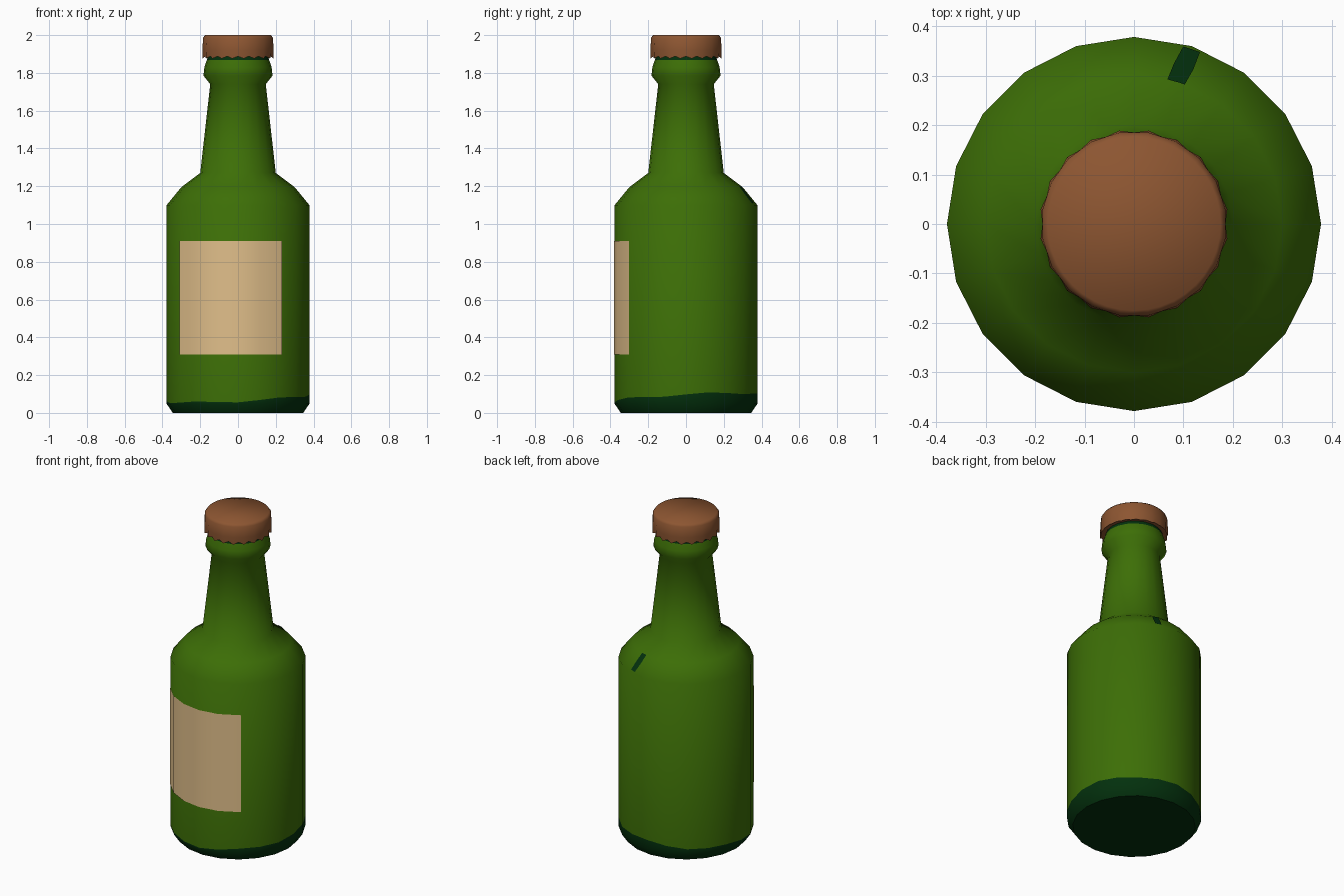
import bpy
import bmesh
from math import sin, cos, radians, pi

cube = bpy.data.objects.get("Cube")
if cube:
    bpy.data.objects.remove(cube, do_unlink=True)

SIDES = 20


def material(name, rgb):
    mat = bpy.data.materials.new(name)
    mat.use_nodes = True
    mat.diffuse_color = (*rgb, 1)
    mat.node_tree.nodes["Principled BSDF"].inputs["Base Color"].default_value = (*rgb, 1)
    return mat


green = material("green glass", (0.046, 0.157, 0.002))
dark = material("dark green glass", (0.001, 0.03, 0.004))
paper = material("tan paper", (0.75, 0.52, 0.255))
copper = material("copper brown", (0.265, 0.092, 0.031))


def finish(name, bm, mats, angle):
    """Turn a bmesh into a smooth-shaded object."""
    mesh = bpy.data.meshes.new(name)
    bm.to_mesh(mesh)
    bm.free()
    for mat in mats:
        mesh.materials.append(mat)
    obj = bpy.data.objects.new(name, mesh)
    bpy.context.collection.objects.link(obj)
    bpy.ops.object.select_all(action="DESELECT")
    bpy.context.view_layer.objects.active = obj
    obj.select_set(True)
    bpy.ops.object.shade_smooth_by_angle(angle=radians(angle))


def lathe(bm, rings, sides, shape):
    """Skin closed rings; shape(ring, i) gives the radius and height of a point."""
    loops = []
    for ring in rings:
        loop = []
        for i in range(sides):
            a = 2 * pi * i / sides
            r, z = shape(ring, i)
            loop.append(bm.verts.new((r * cos(a), r * sin(a), z)))
        loops.append(loop)
    bands = []
    for low, high in zip(loops, loops[1:]):
        bands.append([bm.faces.new((low[i], low[(i + 1) % sides],
                                    high[(i + 1) % sides], high[i]))
                      for i in range(sides)])
    bottom = bm.faces.new(loops[0][::-1])
    bm.faces.new(loops[-1])
    return bands, bottom


def grid(bm, rows):
    """Skin an open sheet from rows of points."""
    rows = [[bm.verts.new(p) for p in row] for row in rows]
    for low, high in zip(rows, rows[1:]):
        for i in range(len(low) - 1):
            bm.faces.new((low[i], low[i + 1], high[i + 1], high[i]))


def polar(r, degrees, z):
    return r * cos(radians(degrees)), r * sin(radians(degrees)), z


# Bottle: one turned profile, with a wavy dark foot and a dark rim under the cap
TIDE = 0.08
profile = [(0.345, 0), (0.378, 0.048), (0.378, TIDE), (0.378, 1.1),
           (0.30, 1.195), (0.2, 1.27), (0.147, 1.74), (0.183, 1.785),
           (0.178, 1.83), (0.165, 1.868), (0.155, 1.9)]


def bottle_shape(ring, i):
    r, z = ring
    if z == TIDE:
        a = 2 * pi * i / SIDES
        z += 0.018 * (sin(a) + cos(a)) + 0.006 * sin(5 * a)
    return r, z


bm = bmesh.new()
bands, bottom = lathe(bm, profile, SIDES, bottle_shape)
for face in bands[0] + bands[1] + bands[-1] + [bottom]:
    face.material_index = 1
finish("bottle", bm, [green, dark], 50)

# Crown cap: smooth top edge, crimped skirt
cap_rings = [(0.186, 1.882, 1), (0.188, 1.92, 0.6), (0.186, 1.985, 0.2), (0.175, 2.0, 0)]


def cap_shape(ring, i):
    r, z, crimp = ring
    side = 1 if i % 2 else -1
    return r + side * 0.005 * crimp, z - side * 0.006 * (crimp == 1)


bm = bmesh.new()
lathe(bm, cap_rings, 2 * SIDES, cap_shape)
finish("cap", bm, [copper], 60)

# Label: thin sheet wrapped over five facets of the front
bm = bmesh.new()
wrap = [216, 234, 252, 270, 288, 307.5]
grid(bm, [[polar(0.382, a, z) for a in wrap] for z in (0.31, 0.91)])
finish("label", bm, [paper], 50)

# Dark fleck folded over a ridge on the back of the shoulder
bm = bmesh.new()
grid(bm, [[polar(r, a, 1.104 + (0.378 - r) * 0.095 / 0.078) for a in (right, 72, left)]
          for r, right, left in ((0.372, 69, 74.5), (0.335, 69, 76), (0.30, 70, 77))])
finish("shoulder_fleck", bm, [dark], 50)
